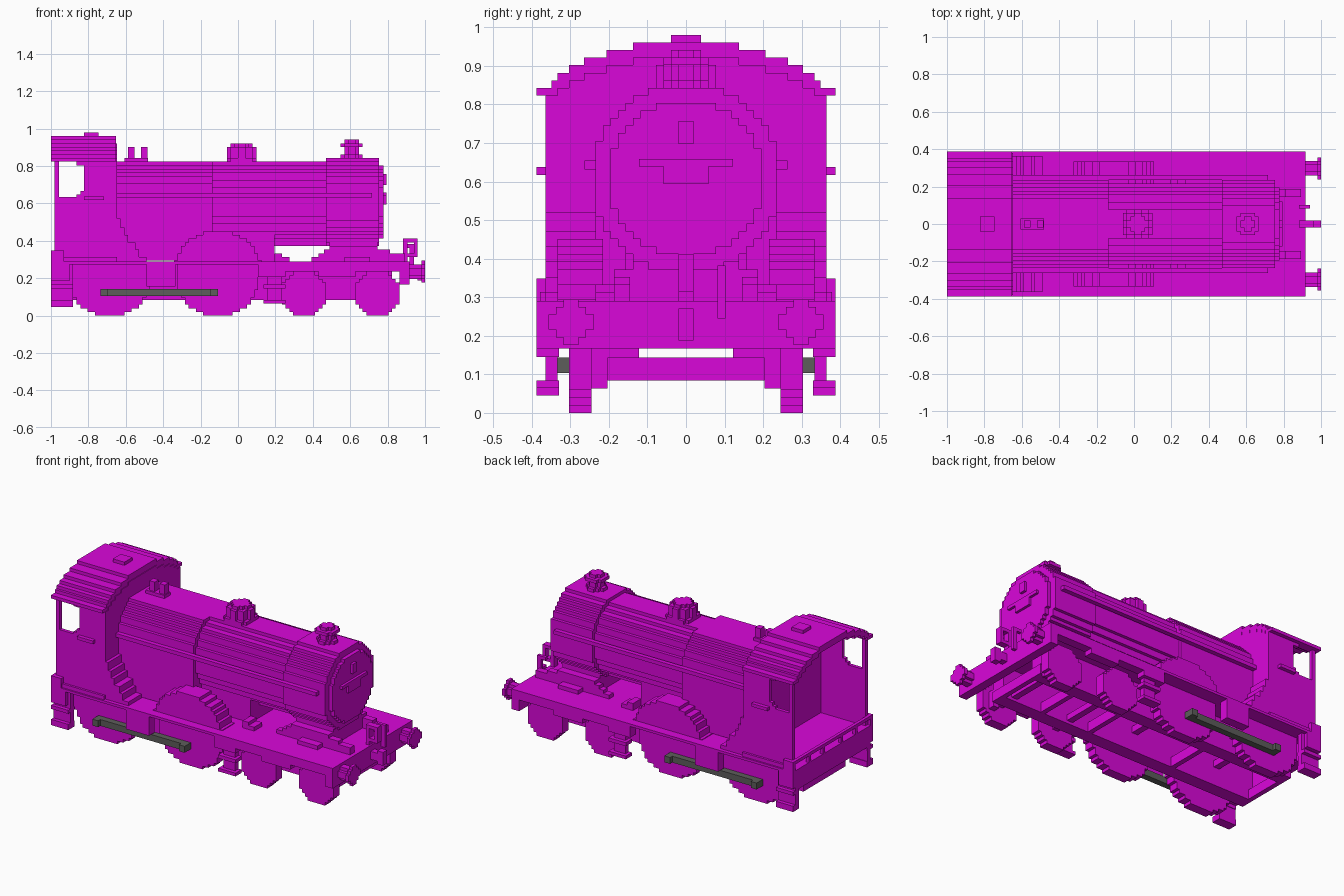
import bpy, bmesh, math

if "Cube" in bpy.data.objects:
    bpy.data.objects.remove(bpy.data.objects["Cube"], do_unlink=True)

V = 2 / 102  # one block; all sizes below are in blocks


def material(name, rgb):
    m = bpy.data.materials.new(name)
    m.use_nodes = True
    m.diffuse_color = (*rgb, 1)
    m.node_tree.nodes["Principled BSDF"].inputs["Base Color"].default_value = (*rgb, 1)
    return m


MAGENTA = material("magenta", (0.7, 0.002, 0.7))
GREY = material("dark grey", (0.11, 0.11, 0.105))


def prism(name, pts, axis, a, b, mirror=False, mat=MAGENTA):
    """Extrude a 2D outline along an axis from a to b, optionally mirrored left/right."""
    place = {"x": lambda p, d: (d, p[0], p[1]),
             "y": lambda p, d: (p[0], d, p[1]),
             "z": lambda p, d: (p[0], p[1], d)}[axis]
    bm = bmesh.new()
    face = bm.faces.new([bm.verts.new([c * V for c in place(p, a)]) for p in pts])
    ext = bmesh.ops.extrude_face_region(bm, geom=[face])
    verts = [g for g in ext["geom"] if isinstance(g, bmesh.types.BMVert)]
    bmesh.ops.translate(bm, verts=verts, vec=[c * V for c in place((0, 0), b - a)])
    bmesh.ops.recalc_face_normals(bm, faces=bm.faces)
    me = bpy.data.meshes.new(name)
    bm.to_mesh(me)
    bm.free()
    me.materials.append(mat)
    ob = bpy.data.objects.new(name, me)
    bpy.context.collection.objects.link(ob)
    if mirror:
        mod = ob.modifiers.new("Mirror", "MIRROR")
        mod.use_axis = (False, True, False)
        mod.use_mirror_merge = False
    return ob


def box(name, x, y, z, mirror=False, mat=MAGENTA):
    pts = [(x[0], z[0]), (x[1], z[0]), (x[1], z[1]), (x[0], z[1])]
    return prism(name, pts, "y", y[0], y[1], mirror, mat)


def disc_rows(cz, r, lo=-999, hi=999):
    """Rows (bottom, top, half width) of a blocky circle, clipped to lo..hi."""
    rows = []
    for k in range(math.ceil(-r - 0.5), math.ceil(r)):
        z, d = cz + k, r * r - (k + 0.5) ** 2
        if d > 0 and z >= lo and z + 1 <= hi:
            hw = round(math.sqrt(d))
            if rows and rows[-1][2] == hw:
                rows[-1] = (rows[-1][0], z + 1, hw)
            elif hw:
                rows.append((z, z + 1, hw))
    return rows


def outline(rows, c=0):
    right = [p for a, b, w in rows for p in ((c + w, a), (c + w, b))]
    left = [p for a, b, w in rows for p in ((c - w, a), (c - w, b))]
    return right + left[::-1]


# Wheels, coupling rods and axles
for name, cx, top in (("rear", -35, 14), ("front", -5.5, 22)):
    prism(name + "_driving_wheel", outline(disc_rows(11, 11.4, hi=top), cx), "y", 12.5, 15.5, True)
    box(name + "_driving_axle", (cx - 1, cx + 1), (-12.5, 12.5), (10, 12))
for name, cx in (("rear", 18), ("front", 38)):
    prism(name + "_small_wheel", outline(disc_rows(6, 6.2), cx), "y", 12.5, 15.5, True)
    box(name + "_small_axle", (cx - 1, cx + 1), (-12.5, 12.5), (5.2, 7))
box("coupling_rod", (-37.5, -5.5), (15.5, 17.5), (5.3, 7.3), True, GREY)
for name, x in (("rear", -37.5), ("front", -7.5)):
    box(name + "_rod_end", (x, x + 2), (17.5, 18.6), (5.3, 7.3), True, GREY)

# Underframe: two side plates tied by cross beams
box("frame_plate", (-48, 42), (6.2, 10.4), (4.3, 14), True)
for i, x in enumerate((-48, -20, 10, 27, 41)):
    box("cross_beam_%d" % (i + 1), (x, x + 1.5), (-10.4, 10.4), (4.3, 7.3))
box("front_guard", (40, 42), (10.4, 12.5), (3.2, 8.5), True)

# Footplate with side skirts between the wheels
box("footplate", (-51, 46), (-19.8, 19.8), (14, 14.8))
for name, x, z in (("middle", (-25, -17), 8), ("centre", (5.5, 13), 10.5),
                   ("rear_wheel", (13, 22), 12), ("bogie", (22, 32), 10.5),
                   ("front_wheel", (32, 44), 12), ("tail", (-51, -46), 9.5)):
    box(name + "_skirt", x, (17, 19.8), (z, 14), True)
box("buffer_beam", (44, 46.7), (-19.8, 19.8), (8.5, 14.8))
box("rear_beam", (-51, -48), (-17, 17), (8.5, 14))

# Steps below the footplate
for name, x, inset, z, thick in (("cab", (-51, -45), 0, 2.3, 1.8), ("middle", (7, 13), 1, 3.3, 1)):
    box(name + "_step_hanger", (x[0] + inset, x[1] - inset), (17, 18.6), (z, 14), True)
    box(name + "_lower_tread", x, (16.8, 19.8), (z, z + thick), True)
    box(name + "_upper_tread", x, (16.8, 19.8), (7.4, 8.5), True)

# Boiler, firebox and smokebox
prism("boiler", outline(disc_rows(31, 11.4)), "x", -34, 24)
box("boiler_underside", (-7, 24), (-4, 4), (19, 20.5))
prism("firebox", outline([(15, 31, 12)] + disc_rows(31, 12.4, 31, 42)), "x", -34, -7)
prism("smokebox", outline(disc_rows(31, 12.4)), "x", 24, 38.5)
prism("smokebox_door", outline(disc_rows(31, 10.3)), "x", 38.5, 39.7)
box("boiler_support", (-7, 10), (-8, 8), (14.8, 24))
box("boiler_handrail", (-33, 36.5), (12, 13.4), (32.2, 33.4), True)
box("door_bar", (39.7, 40.5), (-6.2, 6.2), (32.6, 33.6))
box("door_block", (39.7, 40.5), (-3, 3), (30.3, 32.6))
box("door_knob", (39.7, 40.5), (-1, 1), (35.6, 38.6))

# Saddle and raised frame ends under the smokebox
prism("saddle", outline([(14.8, 17, 8.5), (17, 19, 8), (19, 23, 7)]), "x", 25, 38)
prism("raised_frame", [(20, 14.8), (45.5, 14.8), (45.5, 17), (41.5, 17), (41.5, 18), (38, 18), (38, 19),
                       (25, 19), (25, 18), (23.5, 18), (23.5, 17), (22, 17), (22, 16), (20, 16)],
      "y", 7.4, 9.5, True)
prism("footplate_box", [(10, 14.8), (14, 14.8), (14, 16), (12, 16), (12, 17), (10, 17)], "y", 8, 12, True)
box("front_footplate_box", (29, 36), (9.5, 12), (14.8, 16), True)

# Chimney, dome and safety valves: (bottom, top, radius)
for name, cx, levels in (("chimney", 31, ((42, 44, 2.6), (44, 46, 2.1), (46, 47, 3.2), (47, 48, 2.1))),
                         ("dome", 1, ((41, 43, 4.4), (43, 46, 3.7), (46, 47, 2.6)))):
    for i, (a, b, r) in enumerate(levels):
        plan = [(x + cx, y) for y, x in outline(disc_rows(0, r))]
        prism("%s_level_%d" % (name, i + 1), plan, "z", a, b)
box("valve_base", (-31, -24.5), (-1.5, 1.5), (41.5, 43))
for i, x in enumerate((-30, -26.5)):
    box("safety_valve_%d" % (i + 1), (x, x + 1.8), (-1, 1), (43, 46))

# Splashers over the driving wheels
prism("front_splasher", outline(disc_rows(11, 12.3, 14), -5.5), "y", 11, 17, True)
prism("rear_splasher", [(-34, 14.8), (-25, 14.8), (-25, 16), (-27, 16), (-27, 18), (-28, 18), (-28, 20),
                        (-30, 20), (-30, 22), (-31, 22), (-31, 24), (-32, 24), (-32, 26.5), (-34, 26.5)],
      "y", 11, 18.6, True)

# Cab
prism("cab_side", [(-50, 14.8), (-33, 14.8), (-33, 42), (-44, 42), (-44, 41), (-42, 41), (-42, 34), (-43, 34),
                   (-43, 33), (-44, 33), (-44, 32.3), (-48.8, 32.3), (-48.8, 42), (-50, 42)],
      "y", 17.5, 18.6, True)
ROOF = [19.8, 17.8, 17, 15.5, 13.5, 10.5, 7]
inner = [(42 + i, 43 + i, w) for i, w in enumerate(ROOF[2:])]
prism("cab_front", outline([(14.8, 42, 17.5)] + inner), "x", -34.5, -33)
outer_arch = outline([(42 + i, 43 + i, w) for i, w in enumerate(ROOF)])
prism("cab_roof", outer_arch + outline(inner)[::-1], "x", -51, -33.2)
box("roof_vent", (-42, -38), (-2, 2), (49, 50))
box("cab_handrail", (-42, -36.5), (18.6, 19.8), (31.5, 32.5), True)
box("cab_tail_side", (-51, -47.5), (18.6, 19.8), (14.8, 17.8), True)
box("cab_sill", (-47.5, -33), (18.6, 19.3), (14.8, 16), True)
box("rear_rail", (-51, -50), (-18.6, 18.6), (16.8, 17.8))
for i, y in enumerate((4, 11)):
    box("rear_rail_post_%d" % (i + 1), (-51, -50), (y, y + 1), (14.8, 16.8), True)

# Buffers, coupling hook and lamp brackets
prism("buffer_shaft", [(y + 15.2, z) for y, z in outline(disc_rows(12, 1.9))], "x", 46.7, 50, True)
prism("buffer_head", [(y + 15.2, z) for y, z in outline(disc_rows(12, 2.7))], "x", 50, 51, True)
box("coupling_hook", (46.7, 50), (-1, 1), (10.5, 13))
box("coupling_hook_tip", (49, 51), (-1, 1), (9.6, 13.8))
box("brake_pipe", (46.7, 48), (4.2, 5.2), (12.5, 18.5))
box("brake_pipe_top", (45, 48), (4.2, 5.2), (18.5, 19.5))
box("lamp_post", (45, 46.2), (-1, 1), (14.8, 21))
box("lamp_top", (46.2, 49), (-1, 1), (20, 21))
box("lamp_front", (48, 49), (-1, 1), (16, 20))
box("lamp_bottom", (46.2, 48), (-1, 1), (16, 17))
